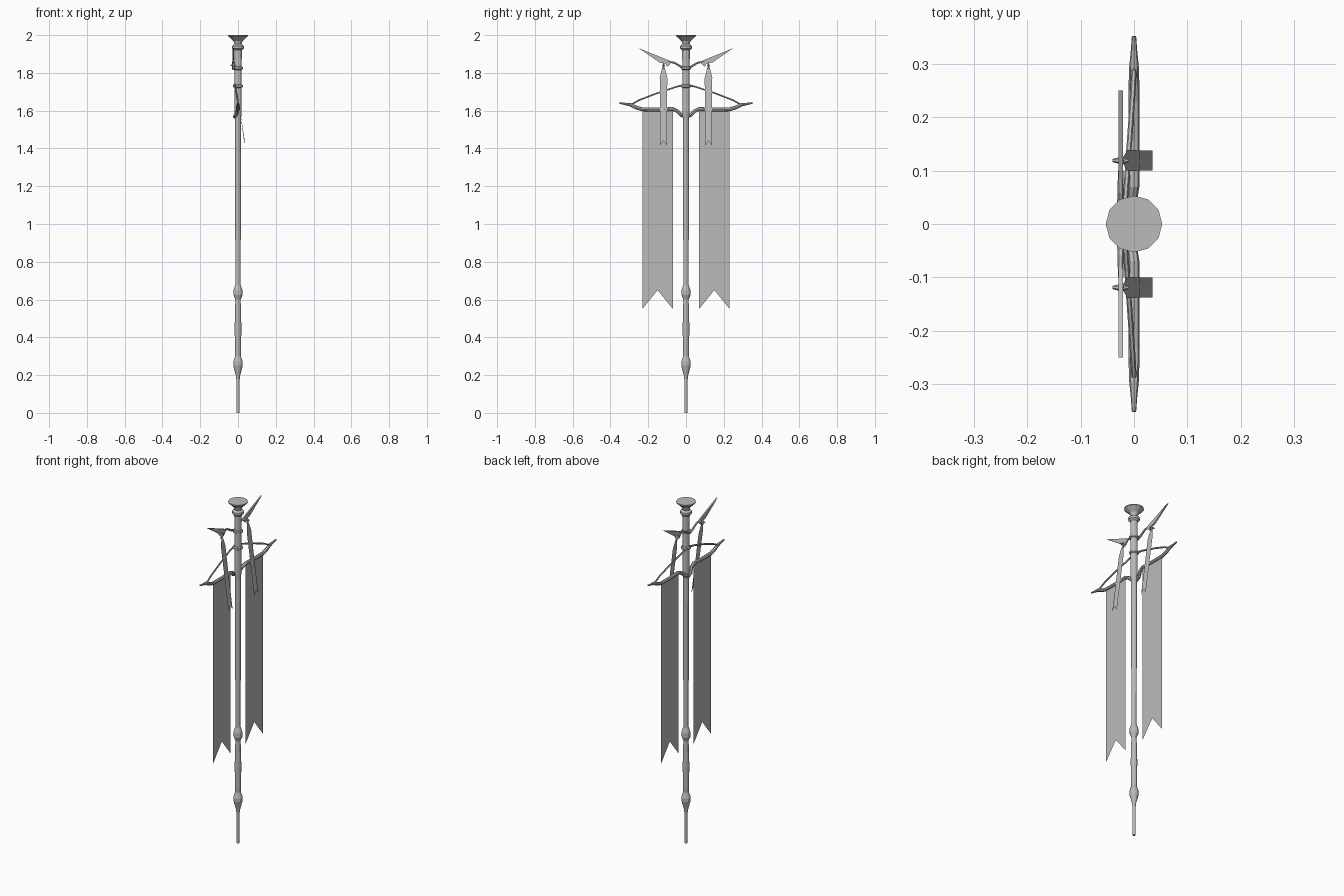
import bpy
import bmesh
from math import cos, sin, tau
from mathutils import Vector

if "Cube" in bpy.data.objects:
    bpy.data.objects.remove(bpy.data.objects["Cube"], do_unlink=True)

grey = bpy.data.materials.new("plain grey")
grey.use_nodes = True
GREY = (0.5, 0.5, 0.5, 1)
grey.diffuse_color = GREY
grey.node_tree.nodes["Principled BSDF"].inputs["Base Color"].default_value = GREY


def finish(name, bm, solid=True):
    if solid:
        bmesh.ops.recalc_face_normals(bm, faces=bm.faces[:])
    mesh = bpy.data.meshes.new(name)
    bm.to_mesh(mesh)
    bm.free()
    mesh.materials.append(grey)
    obj = bpy.data.objects.new(name, mesh)
    bpy.context.collection.objects.link(obj)
    return obj


def skin(bm, rings):
    """Join rings of vertices into a capped tube."""
    for a, b in zip(rings, rings[1:]):
        for i in range(len(a)):
            j = (i + 1) % len(a)
            bm.faces.new((a[i], a[j], b[j], b[i]))
    bm.faces.new(rings[0])
    bm.faces.new(rings[-1])


def lathe(name, profile, sides=12):
    bm = bmesh.new()
    skin(bm, [[bm.verts.new((r * cos(tau * i / sides), r * sin(tau * i / sides), z))
               for i in range(sides)] for r, z in profile])
    return finish(name, bm)


def tube(name, path, sides=6):
    """Sweep a round section along (x, y, z, radius) points."""
    bm = bmesh.new()
    pts = [Vector(p[:3]) for p in path]
    rings = []
    for k, p in enumerate(pts):
        along = (pts[min(k + 1, len(pts) - 1)] - pts[max(k - 1, 0)]).normalized()
        v = along.cross(Vector((1, 0, 0))).normalized()
        u = v.cross(along)
        r = path[k][3]
        rings.append([bm.verts.new(p + r * (u * cos(tau * i / sides) + v * sin(tau * i / sides)))
                      for i in range(sides)])
    skin(bm, rings)
    return finish(name, bm)


def mirrored(half):
    """Extend a path from the middle outwards to both sides."""
    return [(x, -y, z, r) for x, y, z, r in reversed(half[1:])] + half


def strips(name, rows, notch, side):
    """Hanging cloth from (x, y centre, z, half width) rows with a swallowtail end."""
    bm = bmesh.new()
    cols = [[bm.verts.new((x, side * (y + d * w), z + (notch if k == len(rows) - 1 and d == 0 else 0)))
             for d in (-1, 0, 1)] for k, (x, y, z, w) in enumerate(rows)]
    for a, b in zip(cols, cols[1:]):
        for i in range(2):
            bm.faces.new((a[i], b[i], b[i + 1], a[i + 1]))
    return finish(name, bm, solid=False)


# Pole with knobs and flared cap
lathe("pole", [(0.008, 0), (0.008, 0.17), (0.012, 0.2), (0.025, 0.25), (0.025, 0.27),
               (0.015, 0.3), (0.018, 0.45), (0.014, 0.6), (0.024, 0.625), (0.024, 0.65),
               (0.014, 0.68), (0.015, 1.1), (0.016, 1.55), (0.019, 1.6), (0.02, 1.92),
               (0.031, 1.93), (0.031, 1.943), (0.019, 1.952), (0.025, 1.97),
               (0.053, 1.995), (0.053, 2)])
for label, z in (("upper", 1.825), ("lower", 1.73)):
    lathe(label + "_collar", [(0.019, z - 0.009), (0.026, z - 0.005),
                              (0.026, z + 0.005), (0.019, z + 0.009)])

# Bow-shaped crossbar passing in front of the pole
tube("crossbar", mirrored([
    (-0.018, 0, 1.567, 0.009), (-0.013, 0.025, 1.577, 0.01), (-0.004, 0.045, 1.597, 0.01),
    (0, 0.07, 1.609, 0.01), (0, 0.16, 1.606, 0.01), (0, 0.23, 1.607, 0.01),
    (0, 0.265, 1.617, 0.01), (0, 0.295, 1.632, 0.009), (0, 0.325, 1.636, 0.006),
    (0, 0.352, 1.641, 0.004)]), 8)

# Arm that carries the two horns
tube("horn_arm", mirrored([
    (-0.025, 0, 1.822, 0.007), (-0.025, 0.025, 1.832, 0.007),
    (-0.025, 0.06, 1.853, 0.006), (-0.025, 0.1, 1.861, 0.005)]))

for side, label in ((1, "back"), (-1, "front")):
    # Stay ropes from the lower collar to the crossbar ends
    tube(label + "_rope", [(-0.018, 0, 1.738, 0.006), (-0.016, side * 0.05, 1.727, 0.005),
                           (-0.008, side * 0.16, 1.69, 0.005), (-0.002, side * 0.25, 1.655, 0.005),
                           (0, side * 0.29, 1.632, 0.005)])

    # Pointed horn with a small barb
    bm = bmesh.new()
    outline = [(0.25, 1.931), (0.1, 1.87), (0.073, 1.857), (0.1, 1.832), (0.108, 1.849), (0.14, 1.855)]
    skin(bm, [[bm.verts.new((x, side * y, z)) for y, z in outline] for x in (-0.029, -0.021)])
    finish(label + "_horn", bm)

    # Cross pin and tie holding the streamer
    bm = bmesh.new()
    skin(bm, [[bm.verts.new((x, side * 0.119 + r * cos(tau * i / 6), 1.84 + r * sin(tau * i / 6)))
               for i in range(6)] for x, r in ((-0.04, 0.003), (-0.025, 0.007), (-0.01, 0.003))])
    finish(label + "_pin", bm)
    tube(label + "_tie", [(-0.024, side * 0.119, 1.855, 0.004), (-0.022, side * 0.119, 1.82, 0.006)])

    # Slanting streamer and large banner
    strips(label + "_streamer", [(-0.022, 0.119, 1.835, 0.004), (-0.018, 0.119, 1.815, 0.01),
                                 (-0.012, 0.119, 1.775, 0.02), (0.008, 0.119, 1.62, 0.019),
                                 (0.035, 0.119, 1.415, 0.019)], 0.027, side)
    strips(label + "_banner", [(0, 0.15, 1.607, 0.081), (0, 0.15, 0.55, 0.081)], 0.1, side)
